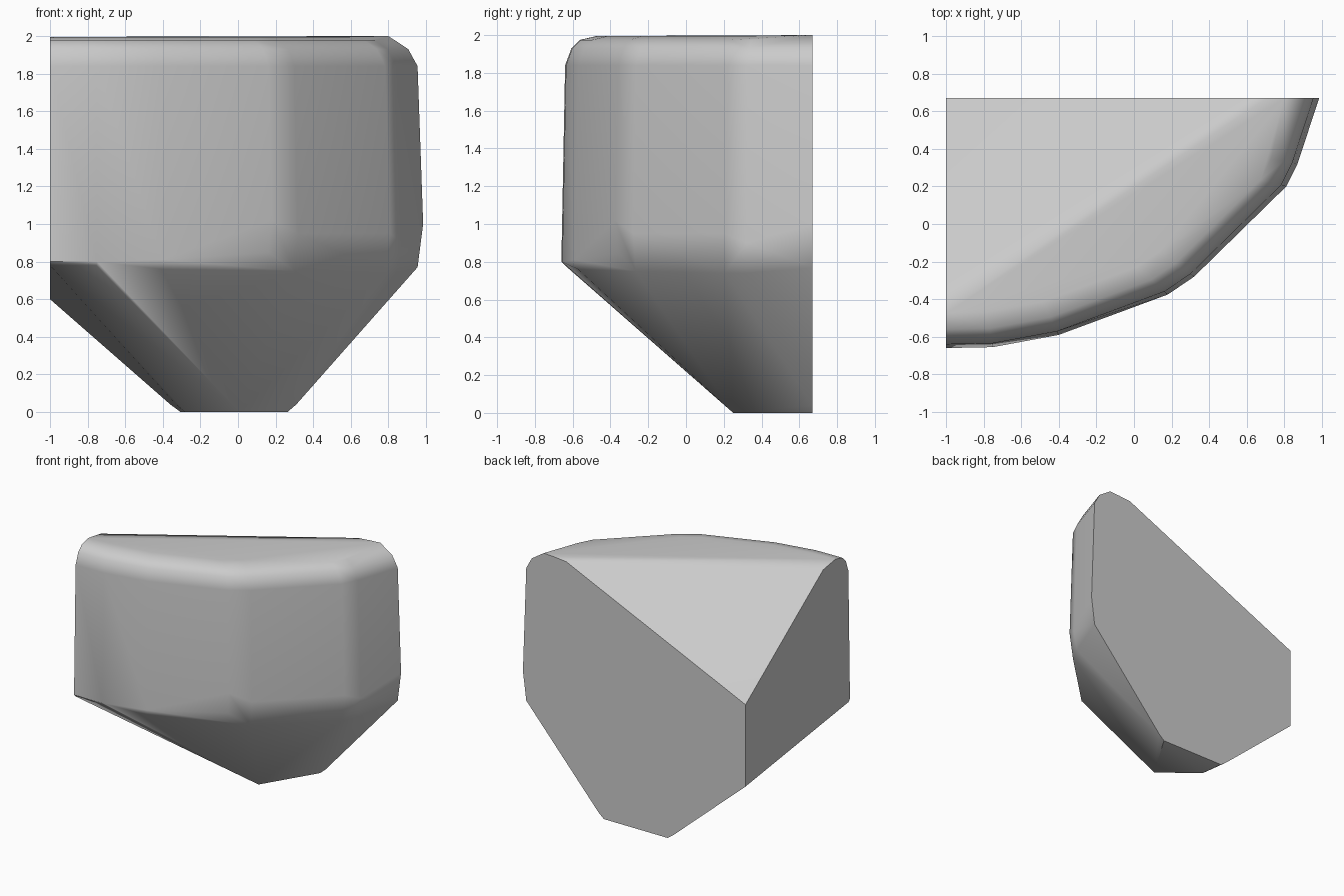
import bpy
import bmesh
import math
from mathutils import Vector

# Remove the default cube
default_cube = bpy.data.objects.get("Cube")
if default_cube:
    bpy.data.objects.remove(default_cube, do_unlink=True)

# Single stone colour
stone = bpy.data.materials.new("stone_grey")
stone.use_nodes = True
grey = (0.6, 0.6, 0.6, 1)
stone.diffuse_color = grey
stone.node_tree.nodes["Principled BSDF"].inputs["Base Color"].default_value = grey

# The two flat cut walls meet along this vertical corner
corner = Vector((-1, 0.67))


def toward_corner(x, y, z, factor):
    """Pull a point toward the cut corner, keeping it on the cut walls."""
    flat = corner + (Vector((x, y)) - corner) * factor
    return (flat.x, flat.y, z)


# Weathered outline: x, y, height of ridge, height of lower shoulder
columns = [
    (-1, -0.66, 0.80, 0.78),
    (-0.75, -0.655, 0.80, 0.78),
    (-0.4, -0.59, 0.81, 0.76),
    (0.18, -0.375, 1.02, 0.85),
    (0.32, -0.28, 0.95, 0.75),
    (0.81, 0.2, 0.95, 0.74),
    (0.87, 0.32, 0.90, 0.74),
    (0.985, 0.67, 1.0, 0.77),
]

# Rounded upper rim: height, scale about the corner
rim_rings = [(1.84, 0.985), (1.93, 0.96), (1.975, 0.925), (1.995, 0.86)]

points = []
for x, y, ridge, shoulder in columns:
    points.append((x, y, ridge))
    points.append(toward_corner(x, y, shoulder, 0.985))
    for height, factor in rim_rings:
        points.append(toward_corner(x, y, height, factor))

# Sloping top cut, meeting the corner below the rim
points += [(-1, -0.32, 1.97), (0.6, 0.67, 1.985), (0.8, 0.67, 2)]
points += [(-1, 0.67, 1.26), (-1, 0.67, 0.6)]

# Small blunt foot
foot = [(-0.36, 0.67), (0.31, 0.67), (0.01, 0.22), (-0.33, 0.45)]
for x, y in foot:
    points.append((x, y, 0.04))
    points.append((x * 0.85, y if y > 0.6 else y + 0.03, 0.0))

# Wrap the points in one closed convex chunk
bm = bmesh.new()
for p in points:
    bm.verts.new(p)
hull = bmesh.ops.convex_hull(bm, input=bm.verts[:])
loose = [v for v in bm.verts if not v.link_faces]
bmesh.ops.delete(bm, geom=loose, context="VERTS")
bmesh.ops.dissolve_limit(bm, angle_limit=math.radians(1),
                         verts=bm.verts[:], edges=bm.edges[:])
bmesh.ops.recalc_face_normals(bm, faces=bm.faces[:])

mesh = bpy.data.meshes.new("rock_chunk")
bm.to_mesh(mesh)
bm.free()
mesh.materials.append(stone)
rock = bpy.data.objects.new("rock_chunk", mesh)
bpy.context.collection.objects.link(rock)

# Smooth weathered sides, crisp cut walls
bpy.ops.object.select_all(action="DESELECT")
rock.select_set(True)
bpy.context.view_layer.objects.active = rock
bpy.ops.object.shade_smooth_by_angle(angle=math.radians(40))
weighted = rock.modifiers.new("weighted_normals", "WEIGHTED_NORMAL")
weighted.keep_sharp = True
